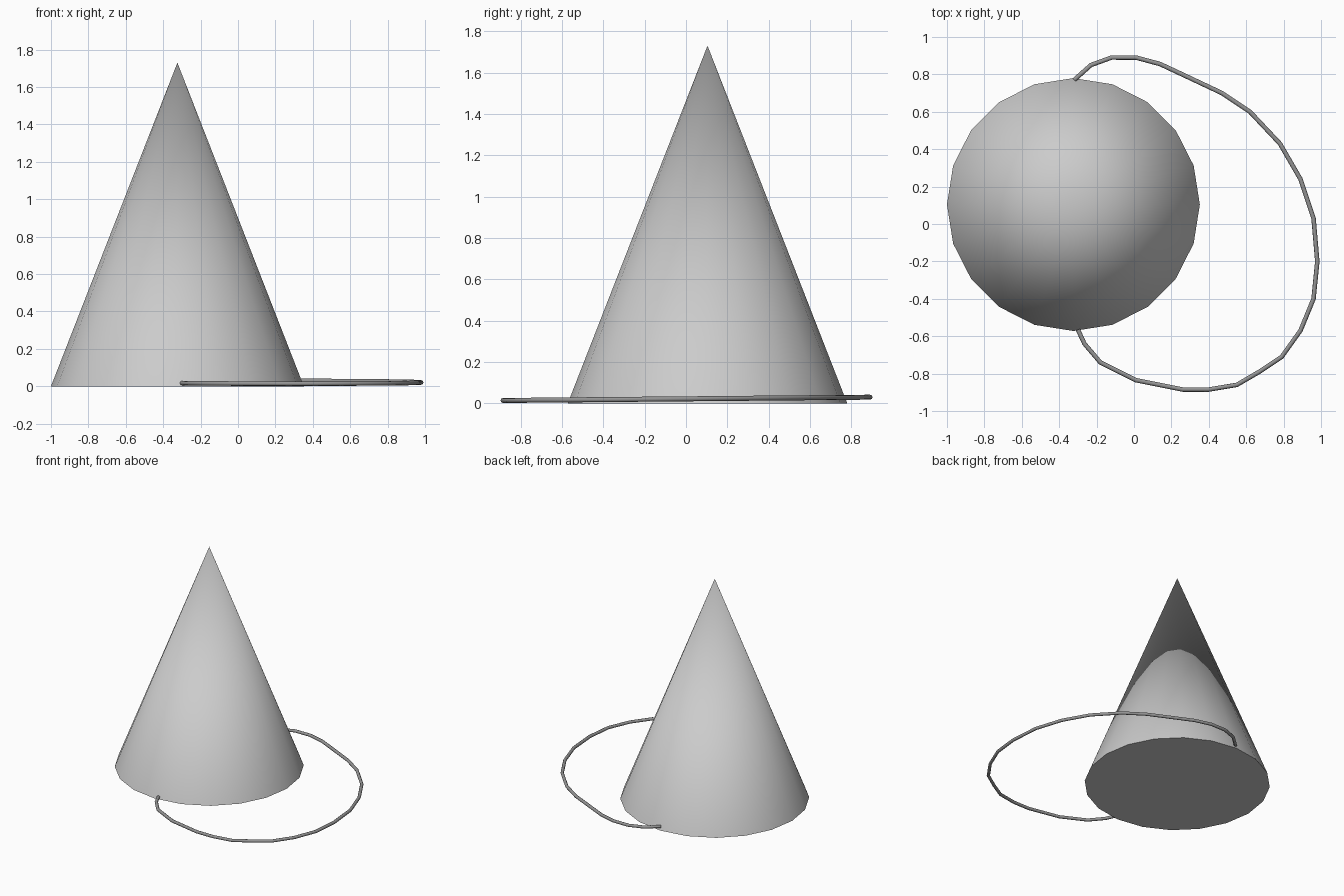
import bpy
from math import radians

old = bpy.data.objects.get("Cube")
if old:
    bpy.data.objects.remove(old, do_unlink=True)


def make_material(name, colour):
    material = bpy.data.materials.new(name)
    material.use_nodes = True
    material.diffuse_color = colour
    for node in material.node_tree.nodes:
        if node.type == 'BSDF_PRINCIPLED':
            node.inputs["Base Color"].default_value = colour
    return material


paper_grey = make_material("paper grey", (0.6, 0.6, 0.6, 1))
strap_grey = make_material("strap grey", (0.3, 0.3, 0.3, 1))

# Hat: closed cone with a crisp rim and softly shaded side
height = 1.73
bpy.ops.mesh.primitive_cone_add(vertices=20, radius1=0.676, radius2=0, depth=height,
                                location=(-0.324, 0.104, height / 2),
                                rotation=(0, 0, radians(18)))
hat = bpy.context.object
hat.name = "hat_cone"
hat.data.materials.append(paper_grey)
bpy.ops.object.shade_smooth_by_angle(angle=radians(40))

# Strap: thin round cord looping from the back rim to the front rim
path = [(-.32, .77), (-.23, .85), (-.12, .89), (.01, .89), (.14, .855), (.3, .78),
        (.47, .7), (.62, .6), (.78, .43), (.89, .24), (.96, .03), (.98, -.2),
        (.96, -.4), (.89, -.57), (.79, -.71), (.67, -.79), (.55, -.86), (.4, -.885),
        (.26, -.885), (.01, -.835), (-.18, -.74), (-.265, -.64), (-.3, -.565)]
curve = bpy.data.curves.new("strap", 'CURVE')
curve.dimensions = '3D'
curve.bevel_depth = 0.012
curve.bevel_resolution = 2
curve.use_fill_caps = True
spline = curve.splines.new('POLY')
spline.points.add(len(path) - 1)
for point, (x, y) in zip(spline.points, path):
    # The cord lies almost flat and rises slightly towards the back
    point.co = (x, y, 0.022 + 0.009 * y, 1)
spline.use_smooth = True
strap = bpy.data.objects.new("strap", curve)
bpy.context.collection.objects.link(strap)
curve.materials.append(strap_grey)
